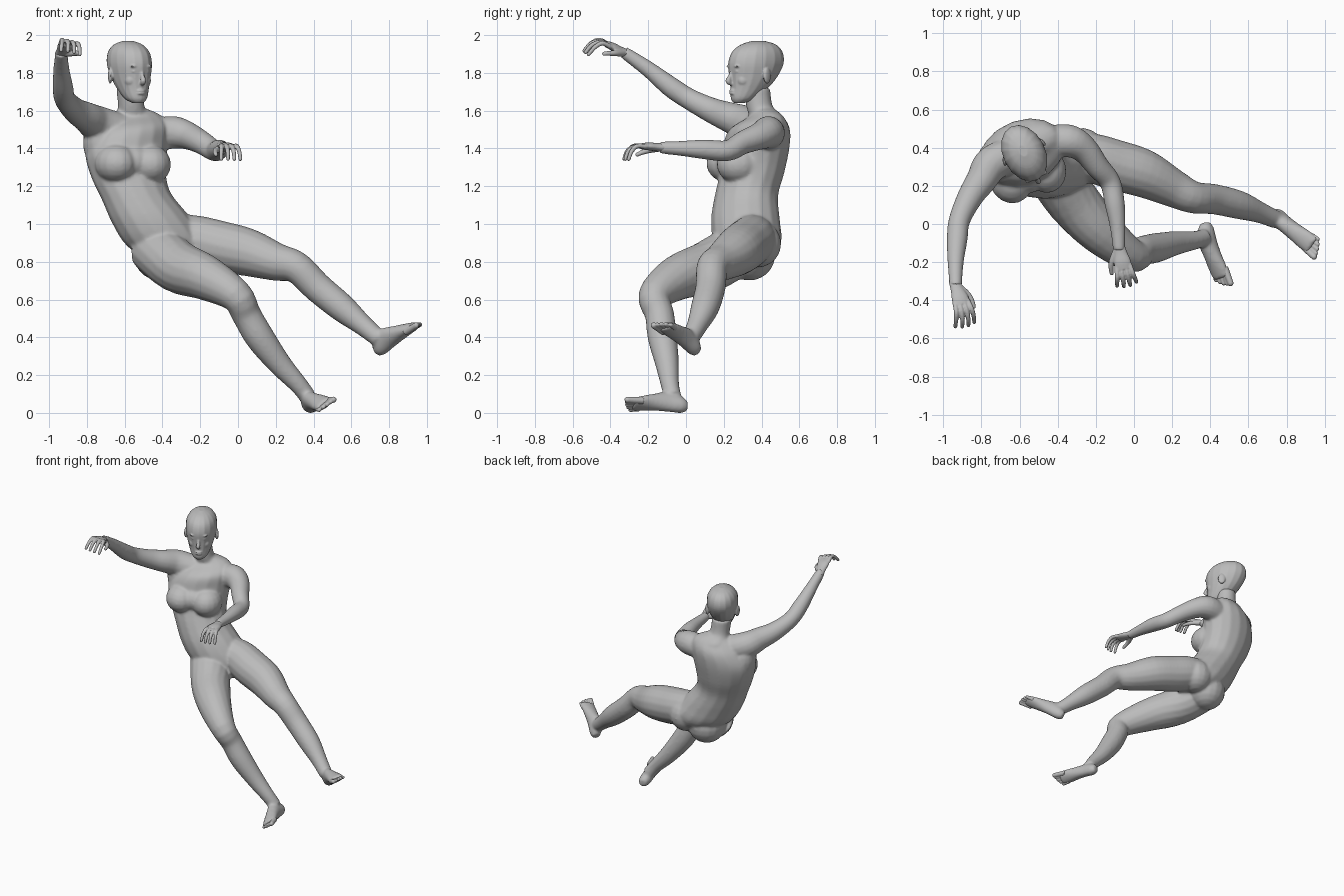
import bpy, bmesh, math
from mathutils import Vector, Matrix

cube = bpy.data.objects.get("Cube")
if cube:
    bpy.data.objects.remove(cube)

grey = bpy.data.materials.new("plain grey")
grey.use_nodes = True
grey.diffuse_color = (0.5, 0.5, 0.5, 1)
grey.node_tree.nodes["Principled BSDF"].inputs["Base Color"].default_value = (0.5, 0.5, 0.5, 1)
SEGMENTS = 16
UP = Vector((0, 0, 1))


def spline(rows, steps=4):
    """Smooth curve through rows of (x, y, z, half width, half depth)."""
    rows = [Vector(r if len(r) == 5 else (*r, r[-1])) for r in rows]
    out = []
    for i in range(len(rows) - 1):
        a, b = rows[max(i - 1, 0)], rows[i]
        c, d = rows[i + 1], rows[min(i + 2, len(rows) - 1)]
        for k in range(steps):
            t = k / steps
            out.append(b + (c - a) * (t / 2) + (a * 2 - b * 5 + c * 4 - d) * (t * t / 2)
                       + (b * 3 - a - c * 3 + d) * (t ** 3 / 2))
    return out + [rows[-1]]


def loft(bm, rows, side=(1, 0, 0), side_end=None, axis=None):
    """Closed tube of elliptical rings; its width axis turns from side to side_end."""
    rows = spline(rows)
    centres = [Vector(r[:3]) for r in rows]
    first, last = Vector(side), Vector(side_end or side)
    rings = []
    for i, r in enumerate(rows):
        along = axis or (centres[min(i + 1, len(rows) - 1)] - centres[max(i - 1, 0)])
        along = along.normalized()
        wide = first.lerp(last, i / (len(rows) - 1))
        wide = (wide - along * wide.dot(along)).normalized()
        deep = along.cross(wide)
        angles = [math.tau * k / SEGMENTS for k in range(SEGMENTS)]
        rings.append([bm.verts.new(centres[i] + wide * r[3] * math.cos(a)
                                   + deep * r[4] * math.sin(a)) for a in angles])
    for p, q in zip(rings, rings[1:]):
        for k in range(SEGMENTS):
            n = (k + 1) % SEGMENTS
            bm.faces.new((p[k], p[n], q[n], q[k]))
    bm.faces.new(rings[0][::-1])
    bm.faces.new(rings[-1])


def ball(bm, centre, radii, turn=0):
    m = Matrix.Translation(centre) @ Matrix.Rotation(turn, 4, 'Z') @ Matrix.Diagonal((*radii, 1))
    bmesh.ops.create_uvsphere(bm, u_segments=SEGMENTS, v_segments=10, radius=1, matrix=m)


def finish(name, bm, voxel, smoothing):
    """Blend the overlapping volumes of a part into one smooth skin."""
    bmesh.ops.recalc_face_normals(bm, faces=bm.faces)
    mesh = bpy.data.meshes.new(name)
    bm.to_mesh(mesh)
    bm.free()
    mesh.materials.append(grey)
    obj = bpy.data.objects.new(name, mesh)
    bpy.context.collection.objects.link(obj)
    skin = obj.modifiers.new("skin", 'REMESH')
    skin.mode = 'VOXEL'
    skin.voxel_size = voxel
    skin.use_smooth_shade = True
    relax = obj.modifiers.new("relax", 'SMOOTH')
    relax.factor = 0.5
    relax.iterations = smoothing


def frame(origin, fwd, up):
    """Local axes: returns a point function (forward, left, up) and the axes."""
    origin, fwd, up = Vector(origin), Vector(fwd).normalized(), Vector(up)
    up = (up - fwd * up.dot(fwd)).normalized()
    left = up.cross(fwd)
    return (lambda f, s, u: origin + fwd * f + left * s + up * u), fwd, left


# Torso, from neck base down to crotch
body = bmesh.new()
loft(body, [(-.56, .41, 1.61, .06, .06), (-.555, .42, 1.565, .15, .09),
            (-.565, .39, 1.50, .205, .155), (-.59, .37, 1.40, .228, .17),
            (-.58, .35, 1.27, .205, .165), (-.54, .32, 1.15, .187, .165),
            (-.46, .315, 1.02, .21, .178), (-.38, .325, .90, .212, .172),
            (-.30, .32, .79, .13, .11)],
     side=(.95, .3, -.08), side_end=(.85, .4, .3), axis=Vector((.1, -.02, -1)))
# Bust, ribs below the arms and seat
for centre, radii in [((-.645, .235, 1.32), (.115, .13, .105)),
                      ((-.465, .285, 1.315), (.11, .125, .105)),
                      ((-.555, .26, 1.33), (.1, .1, .09)),
                      ((-.735, .33, 1.43), (.085, .1, .13)),
                      ((-.415, .335, .84), (.14, .14, .14)),
                      ((-.275, .38, .895), (.125, .125, .125))]:
    ball(body, centre, radii, .3)

# Neck
loft(body, [(-.56, .42, 1.50, .1), (-.56, .425, 1.56, .09), (-.565, .39, 1.62, .071),
            (-.575, .375, 1.72, .071)], axis=UP)

# Legs, hip to ankle
loft(body, [(-.45, .30, .88, .14), (-.32, .12, .775, .14), (-.17, -.045, .715, .12),
            (-.01, -.165, .62, .088), (.045, -.14, .52, .078), (.115, -.125, .40, .078),
            (.22, -.1, .26, .063), (.32, -.085, .15, .049), (.37, -.07, .085, .046)], side=(0, 1, 0))
loft(body, [(-.33, .35, .93, .125), (-.22, .345, .915, .13), (-.1, .31, .885, .133),
            (.05, .265, .85, .127), (.2, .19, .80, .102), (.31, .14, .77, .085), (.42, .13, .665, .08),
            (.55, .10, .557, .075), (.66, .06, .465, .056), (.75, .02, .39, .047)], side=(0, 1, 0))

# Arms, shoulder to wrist
loft(body, [(-.45, .43, 1.47, .085), (-.34, .435, 1.485, .087), (-.26, .39, 1.465, .073),
            (-.19, .30, 1.43, .062), (-.125, .22, 1.388, .056), (-.10, .1, 1.395, .053),
            (-.085, -.02, 1.40, .041), (-.078, -.14, 1.405, .032)], side=UP)
loft(body, [(-.60, .38, 1.49, .09), (-.74, .32, 1.53, .095), (-.80, .23, 1.565, .081),
            (-.86, .14, 1.60, .068), (-.915, .02, 1.66, .057), (-.927, -.08, 1.725, .055),
            (-.935, -.20, 1.82, .043), (-.935, -.33, 1.91, .033)], side=(1, 0, 0))


def foot(name, heel, toe, up, big):
    heel, toe = Vector(heel), Vector(toe)
    size = (toe - heel).length
    at, fwd, left = frame(heel, toe - heel, up)
    shape = [(0, .042, .025, .028), (.1, .048, .041, .048), (.3, .06, .043, .06),
             (.5, .048, .047, .047), (.7, .033, .054, .033), (.86, .02, .052, .022)]
    loft(body, [(*at(f * size, 0, u), w, d) for f, u, w, d in shape], side=left, axis=fwd)
    # Toes, from the big one outward
    bm = bmesh.new()
    for i in range(5):
        s = big * (.038 - i * .0195)
        r = .019 if i == 0 else .0135
        tip = at(size * (.97 - i * i * .007), s * 1.1, .014)
        loft(bm, [(*at(size * .72, s * .95, .022), r), (*tip, r * .85)], side=left)
        ball(bm, tip, (r * .85,) * 3)
    finish(name, bm, .0045, 2)


foot("right_toes", (.395, .01, .002), (.485, -.33, .035), (-.53, -.19, .78), 1)
foot("left_toes", (.755, .057, .292), (.98, -.145, .468), (-.5, .05, .83), -1)
finish("body", body, .008, 14)


# Head: skull and jaw, then features
head = bmesh.new()
at, fwd, left = frame((-.575, .37, 0), (.45, -.89, 0), UP)
profile = [(.1, 1.64, .028, .028), (.075, 1.665, .058, .068), (.04, 1.72, .082, .104),
           (.015, 1.78, .1, .134), (0, 1.85, .111, .155), (-.008, 1.91, .102, .142),
           (-.015, 1.95, .07, .098), (-.015, 1.97, .022, .032)]
loft(head, [(*at(f, 0, z), w, d) for f, z, w, d in profile], side=left, axis=UP)
loft(head, [(*at(.14, 0, 1.82), .008), (*at(.153, 0, 1.785), .01),
            (*at(.164, 0, 1.757), .015), (*at(.146, 0, 1.742), .011)], side=left)
yaw = math.atan2(left.y, left.x)
for z, size in [(1.706, .007), (1.692, .008)]:
    ball(head, at(.14, 0, z), (.025, .014, size), yaw)
ball(head, at(.113, 0, 1.657), (.024, .02, .017), yaw)
for s in (-1, 1):
    ball(head, at(.132, s * .036, 1.808), (.017, .012, .008), yaw)
    ball(head, at(.134, s * .035, 1.835), (.03, .014, .008), yaw - s * .25)
    ball(head, at(.095, s * .042, 1.76), (.034, .036, .036), yaw)
    ball(head, at(-.012, s * .108, 1.785), (.012, .028, .042), yaw + s * .4)
finish("head", head, .005, 3)


def hand(name, wrist, fwd, up, thumb, curl):
    bm = bmesh.new()
    at, fwd, left = frame(wrist, fwd, up)
    loft(bm, [(*at(-.03, 0, 0), .029, .025), (*at(.03, 0, 0), .035, .022),
              (*at(.08, 0, .002), .045, .021), (*at(.12, 0, 0), .043, .016)], side=left)
    for i in range(4):
        s = (i - 1.5) * .023
        reach = .01 * (1 - abs(i - 1.5))
        tip = at(.20 + reach, s * 1.5, -.06 * curl)
        loft(bm, [(*at(.10, s, 0), .013), (*at(.15, s * 1.2, 0), .0125),
                  (*at(.185 + reach, s * 1.4, -.024 * curl), .0115), (*tip, .01)], side=left)
        ball(bm, tip, (.01, .01, .01))
    tip = at(.125, thumb * .066, -.045)
    loft(bm, [(*at(.02, thumb * .02, -.005), .019), (*at(.065, thumb * .052, -.018), .016),
              (*at(.1, thumb * .064, -.032), .013), (*tip, .011)], side=up)
    ball(bm, tip, (.011, .011, .011))
    finish(name, bm, .0045, 2)


hand("left_hand", (-.078, -.12, 1.405), (.2, -.95, .05), (0, .05, 1), -1, 1.2)
hand("right_hand", (-.935, -.32, 1.905), (.3, -.91, .42), (.15, .3, 1), 1, 1.4)
